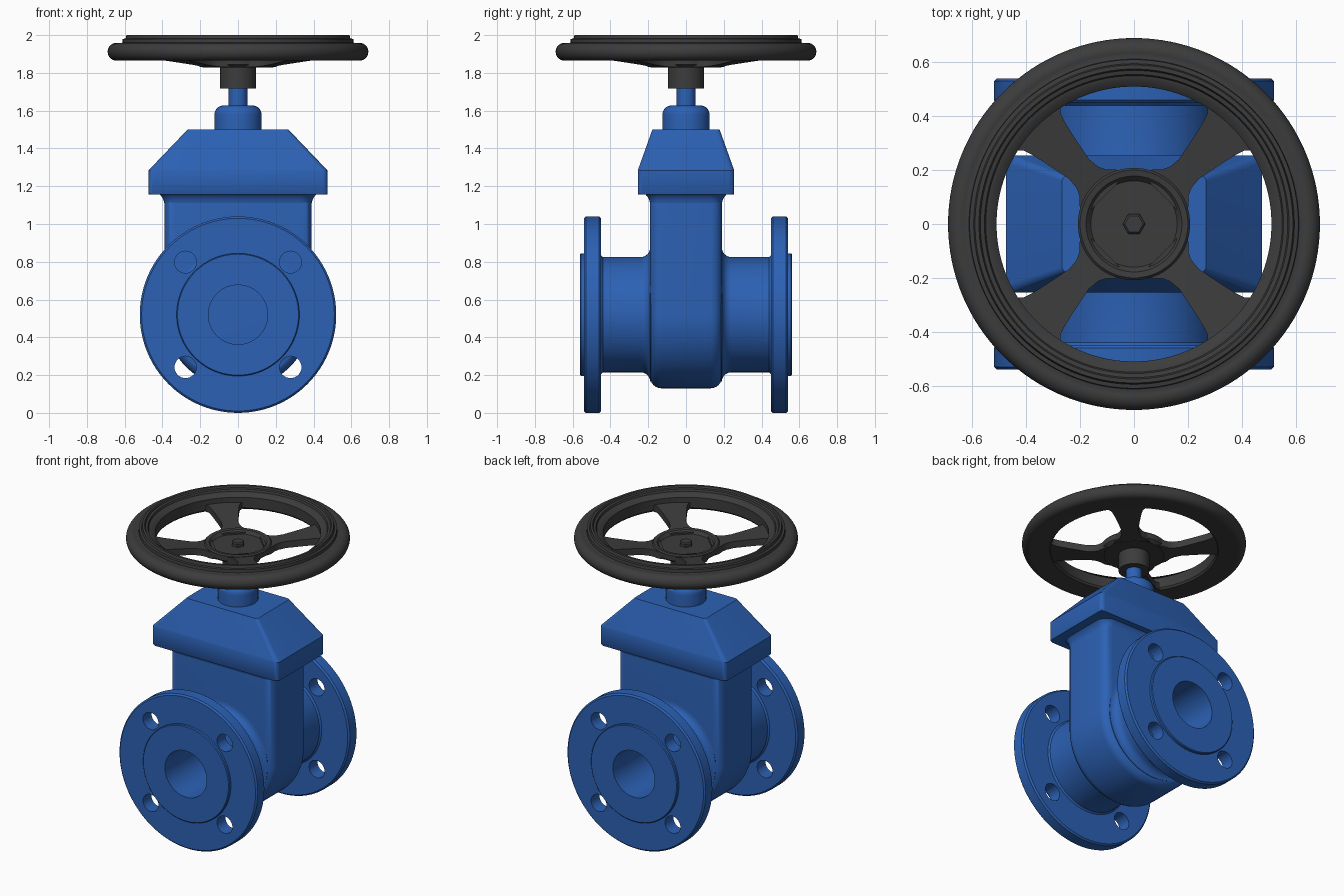
import bpy, bmesh
from math import sin, cos, pi, radians
from mathutils import Matrix, Vector

if "Cube" in bpy.data.objects:
    bpy.data.objects.remove(bpy.data.objects["Cube"])

CZ = 0.52  # height of the pipe axis


def material(name, rgb):
    m = bpy.data.materials.new(name)
    m.diffuse_color = (*rgb, 1)
    m.use_nodes = True
    m.node_tree.nodes["Principled BSDF"].inputs["Base Color"].default_value = m.diffuse_color
    return m


BLUE = material("blue_paint", (0.025, 0.12, 0.46))
DARK = material("dark_grey", (0.045, 0.045, 0.045))


def finish(bm, name, mat, matrix=None, angle=35):
    if matrix:
        bm.transform(matrix)
    bmesh.ops.recalc_face_normals(bm, faces=bm.faces)
    me = bpy.data.meshes.new(name)
    bm.to_mesh(me)
    bm.free()
    ob = bpy.data.objects.new(name, me)
    bpy.context.collection.objects.link(ob)
    me.materials.append(mat)
    bpy.ops.object.select_all(action='DESELECT')
    bpy.context.view_layer.objects.active = ob
    ob.select_set(True)
    bpy.ops.object.shade_smooth_by_angle(angle=radians(angle))
    return ob


def lathe(name, profile, mat, matrix=None, steps=96, closed=False):
    """Revolve (radius, height) points about z."""
    bm = bmesh.new()
    vs = [bm.verts.new((r, 0, z)) for r, z in profile]
    es = [bm.edges.new(p) for p in zip(vs, vs[1:])]
    if closed:
        es.append(bm.edges.new((vs[-1], vs[0])))
    bmesh.ops.spin(bm, geom=vs + es, axis=(0, 0, 1), cent=(0, 0, 0),
                   angle=2 * pi, steps=steps)
    bmesh.ops.remove_doubles(bm, verts=bm.verts, dist=1e-5)
    return finish(bm, name, mat, matrix)


def loft(name, rings, mat, matrix=None):
    """Skin a stack of equal-length point rings and cap both ends."""
    bm = bmesh.new()
    rows = [[bm.verts.new(p) for p in ring] for ring in rings]
    n = len(rows[0])
    for a, b in zip(rows, rows[1:]):
        for i in range(n):
            j = (i + 1) % n
            bm.faces.new((a[i], a[j], b[j], b[i]))
    bm.faces.new(rows[0])
    bm.faces.new(rows[-1])
    return finish(bm, name, mat, matrix)


def round_rect(hx, hy, z, r, seg=6):
    pts = []
    for k, (sx, sy) in enumerate(((1, 1), (-1, 1), (-1, -1), (1, -1))):
        for i in range(seg + 1):
            a = (k + i / seg) * pi / 2
            pts.append((sx * (hx - r) + r * cos(a), sy * (hy - r) + r * sin(a), z))
    return pts


def arc(cx, cy, r, a0, a1, n):
    return [(cx + r * cos(radians(a0 + (a1 - a0) * i / n)),
             cy + r * sin(radians(a0 + (a1 - a0) * i / n))) for i in range(n + 1)]


# Valve body: U-shaped slab with rounded rims
bm = bmesh.new()
outline = [(0.39, 1.22)] + arc(0, CZ, 0.39, 0, -180, 48) + [(-0.39, 1.22)]
face = bm.faces.new([bm.verts.new((x, -0.19, z)) for x, z in outline])
ext = bmesh.ops.extrude_face_region(bm, geom=[face], use_keep_orig=True)
bmesh.ops.translate(bm, vec=(0, 0.38, 0),
                    verts=[v for v in ext["geom"] if isinstance(v, bmesh.types.BMVert)])
bmesh.ops.recalc_face_normals(bm, faces=bm.faces)
rims = [e for e in bm.edges if abs(e.verts[0].co.y - e.verts[1].co.y) < 1e-4]
bmesh.ops.bevel(bm, geom=rims, offset=0.06, segments=6, profile=0.5,
                affect='EDGES', clamp_overlap=False)
finish(bm, "valve_body", BLUE)

# Flared collar under the bonnet
loft("body_collar",
     [round_rect(0.388 + o, 0.188 + o, z, 0.06 + o)
      for o, z in [(0, 1.08)] + [(0.05 * (1 - cos(t * pi / 12)), 1.09 + 0.075 * sin(t * pi / 12))
                                 for t in range(7)]], BLUE)

# Bonnet: straight skirt, then tapered roof
loft("bonnet", [round_rect(0.472, 0.252, 1.155, 0.03), round_rect(0.475, 0.255, 1.16, 0.03),
                round_rect(0.475, 0.255, 1.283, 0.03), round_rect(0.468, 0.253, 1.29, 0.03),
                round_rect(0.267, 0.178, 1.5, 0.02)], BLUE)

# Flanged pipe ends with blind bores and bolt holes
pipe = ([(0, 0.1), (0.157, 0.1), (0.157, 0.56), (0.32, 0.56), (0.325, 0.555), (0.325, 0.54),
         (0.51, 0.54), (0.52, 0.53), (0.52, 0.46), (0.51, 0.45), (0.315, 0.45), (0.305, 0.44)]
        + arc(0.355, 0.24, 0.05, 180, 270, 6) + [(0.34, 0.15), (0, 0.05)])
for side, ang in (("front", pi / 2), ("back", -pi / 2)):
    place = Matrix.Translation((0, 0, CZ)) @ Matrix.Rotation(ang, 4, 'X')
    end = lathe(side + "_flanged_pipe", pipe, BLUE, place)
    bm = bmesh.new()
    for sx in (-1, 1):
        for sy in (-1, 1):
            bmesh.ops.create_cone(bm, cap_ends=True, segments=32, radius1=0.058, radius2=0.058,
                                  depth=0.2, matrix=Matrix.Translation((sx * 0.278, sy * 0.278, 0.495)))
    cutter = finish(bm, side + "_bolt_hole_cutter", BLUE, place)
    cutter.hide_render = True
    mod = end.modifiers.new("bolt_holes", 'BOOLEAN')
    mod.operation = 'DIFFERENCE'
    mod.solver = 'EXACT'
    mod.object = cutter
    bpy.context.view_layer.objects.active = end
    bpy.ops.object.modifier_apply(modifier=mod.name)
    bpy.data.objects.remove(cutter)
    bpy.ops.object.select_all(action='DESELECT')
    end.select_set(True)
    bpy.context.view_layer.objects.active = end
    bpy.ops.object.shade_smooth_by_angle(angle=radians(35))

# Gland and stem
lathe("gland", [(0, 1.48), (0.125, 1.48)] + arc(0.075, 1.578, 0.05, 0, 90, 8) + [(0, 1.628)], BLUE, steps=64)
lathe("stem", [(0, 1.6), (0.05, 1.6), (0.05, 1.75), (0, 1.75)], BLUE, steps=48)

# Handwheel hub, dished centre and nut
lathe("wheel_hub", [(0, 1.718), (0.095, 1.718), (0.095, 1.84), (0, 1.84)], DARK, steps=64)
lathe("wheel_centre", [(0, 1.828), (0.185, 1.828), (0.208, 1.845), (0.208, 1.88), (0.2, 1.888),
                       (0.178, 1.885), (0.16, 1.865), (0, 1.865)], DARK)
lathe("stem_nut", [(0, 1.85), (0.042, 1.85), (0.042, 1.885), (0.034, 1.892), (0, 1.892)], DARK, steps=6)

# Handwheel rim: round outer bead with stepped inner ring
lathe("wheel_rim", arc(0.643, 1.912, 0.047, -95, 110, 20)
      + [(0.612, 1.96), (0.61, 1.98), (0.595, 1.982), (0.59, 2.0), (0.575, 2.0), (0.57, 1.988),
         (0.555, 1.985), (0.55, 1.972), (0.535, 1.97), (0.51, 1.95), (0.51, 1.88), (0.52, 1.868)],
      DARK, steps=128, closed=True)

# Four waisted spokes rising from centre to rim
stations = [(0.15, 0.115), (0.19, 0.095), (0.215, 0.07), (0.245, 0.056), (0.29, 0.052),
            (0.38, 0.07), (0.45, 0.086), (0.485, 0.098), (0.505, 0.12), (0.53, 0.15)]
rings = []
for r, w in stations:
    z = 1.83 + 0.042 * max(0, r - 0.19) / 0.32
    rings.append([(r, -w, z), (r, w, z), (r, w, z + 0.045), (r, -w, z + 0.045)])
for k in range(4):
    loft("spoke_%d" % (k + 1), rings, DARK, Matrix.Rotation(pi / 4 + k * pi / 2, 4, 'Z'))
